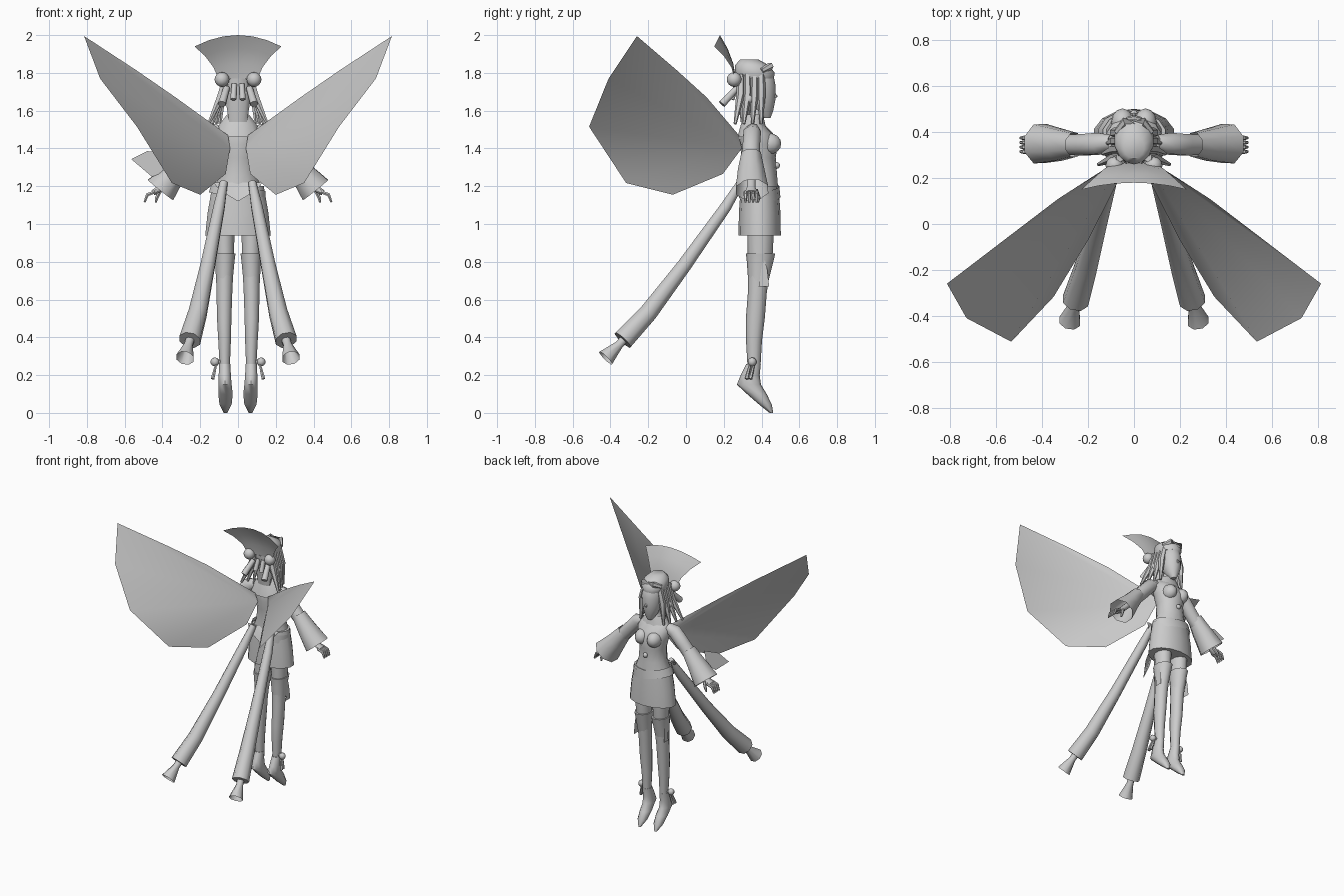
import bpy
import bmesh
import math
from mathutils import Vector

default_cube = bpy.data.objects.get("Cube")
if default_cube:
    bpy.data.objects.remove(default_cube, do_unlink=True)

SIDES = {"left": 1, "right": -1}

grey = bpy.data.materials.new("plain_grey")
grey.use_nodes = True
shade = (0.6, 0.6, 0.6, 1)
grey.diffuse_color = shade
grey.node_tree.nodes["Principled BSDF"].inputs["Base Color"].default_value = shade


def finish(name, bm, closed=True, sharp_angle=50):
    """Turn a bmesh into a smooth shaded, coloured object."""
    if closed:
        bmesh.ops.recalc_face_normals(bm, faces=bm.faces)
    mesh = bpy.data.meshes.new(name)
    bm.to_mesh(mesh)
    bm.free()
    mesh.materials.append(grey)
    part = bpy.data.objects.new(name, mesh)
    bpy.context.collection.objects.link(part)
    bpy.ops.object.select_all(action="DESELECT")
    part.select_set(True)
    bpy.context.view_layer.objects.active = part
    bpy.ops.object.shade_smooth_by_angle(angle=math.radians(sharp_angle))
    return part


def loft(name, sections, sides=10, level=False, caps=True, side=1):
    """Skin elliptical sections (x, y, z, width radius, depth radius)."""
    bm = bmesh.new()
    centres = [Vector((side * s[0], s[1], s[2])) for s in sections]
    last = len(sections) - 1
    rings = []
    for i, section in enumerate(sections):
        along = (centres[min(i + 1, last)] - centres[max(i - 1, 0)]).normalized()
        if level:
            along = Vector((0, 0, 1))
        across = Vector((1, 0, 0))
        across = (across - along * across.dot(along)).normalized()
        depth = along.cross(across)
        ring = []
        for k in range(sides):
            turn = math.tau * (k + 0.5) / sides
            offset = across * math.cos(turn) * section[3] + depth * math.sin(turn) * section[4]
            ring.append(bm.verts.new(centres[i] + offset))
        rings.append(ring)
    for lower, upper in zip(rings, rings[1:]):
        for k in range(sides):
            n = (k + 1) % sides
            bm.faces.new((lower[k], lower[n], upper[n], upper[k]))
    if caps:
        bm.faces.new(rings[0])
        bm.faces.new(rings[-1])
    return finish(name, bm)


def tube(name, points, radii, sides=6, side=1, caps=True):
    """Round tube through points."""
    sections = [(*p, r, r) for p, r in zip(points, radii)]
    return loft(name, sections, sides, caps=caps, side=side)


def ball(name, centre, scale, side=1, segments=12):
    bm = bmesh.new()
    bmesh.ops.create_uvsphere(bm, u_segments=segments, v_segments=segments * 2 // 3, radius=1)
    bmesh.ops.scale(bm, vec=scale, verts=bm.verts)
    bmesh.ops.translate(bm, vec=(side * centre[0], centre[1], centre[2]), verts=bm.verts)
    return finish(name, bm)


def sheet(name, outline, side=1):
    """Thin cloth fanned out from its first point."""
    bm = bmesh.new()
    verts = [bm.verts.new((side * x, y, z)) for x, y, z in outline]
    for a, b in zip(verts[1:], verts[2:]):
        bm.faces.new((verts[0], a, b))
    return finish(name, bm, closed=False, sharp_angle=80)


# Torso, neck and skirt
loft("torso", [
    (0, .39, 1.16, .14, .1), (0, .39, 1.26, .1, .092), (0, .385, 1.35, .095, .09),
    (0, .385, 1.42, .115, .1), (0, .375, 1.48, .125, .085), (0, .36, 1.52, .11, .06),
    (0, .36, 1.56, .045, .042), (0, .38, 1.63, .035, .035)], sides=14, level=True)
loft("skirt", [(0, .39, .94, .178, .112), (0, .39, 1.06, .165, .11), (0, .39, 1.2, .14, .1)],
     sides=14, level=True)
sash = loft("sash", [(0, 0, -.03, .156, .11), (0, 0, .03, .146, .104)], sides=14, level=True, caps=False)
sash.location = (0, .39, 1.17)
sash.rotation_euler.y = math.radians(10)
sheet("back_coat_point", [(-.13, .3, 1.22), (.13, .3, 1.22), (.1, .275, 1.18), (0, .26, 1.12), (-.1, .275, 1.18)])
loft("collar_cape", [(0, .355, 1.46, .13, .085), (0, .355, 1.53, .1, .066), (0, .36, 1.58, .06, .05)],
     sides=12, level=True, caps=False)
ball("coat_button", (0, .48, 1.31), (.018, .018, .018), segments=8)

# Head, cap and hair
loft("head", [
    (0, .425, 1.56, .018, .022), (0, .41, 1.6, .045, .052), (0, .4, 1.66, .066, .074),
    (0, .39, 1.73, .073, .085), (0, .375, 1.8, .065, .085), (0, .37, 1.84, .03, .04)],
    sides=14, level=True)
tube("nose", [(0, .455, 1.71), (0, .476, 1.675), (0, .46, 1.66)], [.004, .01, .006])
loft("cap", [
    (0, .365, 1.77, .078, .1), (0, .365, 1.8, .088, .105), (0, .35, 1.84, .08, .09),
    (0, .335, 1.87, .045, .05)], sides=14, level=True)
tube("cap_roll", [(-.075, .4, 1.81), (-.04, .445, 1.835), (.04, .445, 1.835), (.075, .4, 1.81)], [.015, .02, .02, .015])
loft("back_hair", [(0, .31, 1.54, .05, .02), (0, .315, 1.65, .068, .04), (0, .33, 1.77, .07, .07)],
     sides=10, level=True)

# Upright fan behind the head, flaring up and back
bm = bmesh.new()
rows = []
for half_width, y, z, arch in ((.1, .26, 1.76, .01), (.13, .24, 1.83, .02), (.175, .2, 1.89, .04), (.23, .15, 1.94, .06)):
    row = []
    for k in range(7):
        u = k / 3 - 1
        lift = arch * (1 - u * u)
        row.append(bm.verts.new((u * half_width, y + lift / 2, z + lift)))
    rows.append(row)
for lower, upper in zip(rows, rows[1:]):
    for k in range(6):
        bm.faces.new((lower[k], lower[k + 1], upper[k + 1], upper[k]))
finish("head_fan", bm, closed=False)

for label, side in SIDES.items():
    # Hair ornaments and locks
    ball(label + "_hair_orb", (.085, .255, 1.765), (.039, .039, .039), side)
    tube(label + "_hair_tassel", [(.06, .27, 1.72), (.085, .19, 1.635)], [.018, .022], side=side, sides=8)
    tube(label + "_inner_tassel", [(.02, .27, 1.74), (.025, .24, 1.66)], [.015, .017], side=side, sides=8)
    ball(label + "_ear_bead", (.095, .335, 1.66), (.02, .02, .024), side, segments=8)
    for k in range(4):
        y = .29 + .036 * k
        tube(label + "_hair_lock", [(.06, y, 1.79), (.084, y, 1.69), (.155 - .02 * k, y - .03 + .01 * k, 1.53)],
             [.02, .024, .008], side=side)

    # Bust
    ball(label + "_bust", (.05, .44, 1.425), (.05, .064, .056), side)

    # Arm with flared sleeve
    tube(label + "_upper_arm", [(.1, .355, 1.5), (.15, .35, 1.48), (.22, .345, 1.4), (.3, .345, 1.31)],
         [.035, .05, .05, .048], sides=8, side=side)
    loft(label + "_sleeve", [
        (.26, .345, 1.37, .05, .055), (.33, .345, 1.28, .066, .075), (.41, .35, 1.18, .092, .092)],
        sides=8, caps=False, side=side)
    loft(label + "_hand", [(.33, .345, 1.27, .022, .024), (.41, .345, 1.19, .02, .024),
                           (.45, .345, 1.165, .016, .036)], sides=8, side=side)
    for k in range(4):
        y = .315 + .02 * k
        tube(label + "_finger", [(.44, y, 1.17), (.48, y, 1.155), (.495, y, 1.115)],
             [.01, .01, .006], side=side)
    tube(label + "_thumb", [(.41, .37, 1.18), (.43, .385, 1.14), (.435, .38, 1.115)], [.011, .01, .006], side=side)

    # Leg, stocking cuff and pointed shoe
    loft(label + "_leg", [
        (.072, .395, 1, .056, .072), (.07, .393, .84, .052, .066), (.072, .378, .64, .044, .05),
        (.073, .367, .5, .04, .05), (.071, .36, .38, .035, .042), (.07, .36, .24, .028, .034)],
        level=True, side=side)
    loft(label + "_stocking_cuff", [(.072, .383, .7, .046, .054), (.07, .392, .8, .054, .07),
                                    (.07, .395, .845, .06, .078)], level=True, side=side)
    sheet(label + "_garter_ribbon", [(.12, .41, .84), (.122, .43, .76), (.124, .44, .67), (.124, .385, .67)], side)
    loft(label + "_shoe", [
        (.07, .358, .26, .031, .038), (.07, .34, .2, .034, .05), (.068, .333, .15, .036, .064),
        (.066, .375, .1, .04, .052), (.066, .42, .045, .034, .034), (.066, .452, 0, .01, .01)],
        level=True, side=side)
    ball(label + "_ankle_bead", (.122, .35, .27), (.024, .024, .024), side, segments=8)
    tube(label + "_ankle_strap", [(.07, .355, .27), (.115, .35, .275)], [.014, .012], side=side)
    for y in (.34, .36):
        tube(label + "_ankle_cord", [(.115, y, .26), (.135, y - .02, .18)], [.006, .011], side=side)

    # Large wing, fanned out from the root at the back
    sheet(label + "_wing", [
        (.042, .295, 1.4), (.053, .28, 1.47), (.33, .11, 1.67), (.54, -.05, 1.815), (.815, -.26, 1.995),
        (.73, -.41, 1.77), (.535, -.513, 1.515), (.35, -.317, 1.217), (.2, -.07, 1.155),
        (.065, .195, 1.265)], side)

    # Long trailing streamer with a bell tip
    tube(label + "_streamer", [(.075, .29, 1.22), (.1, .21, 1.09), (.16, -.01, .78), (.213, -.2, .53), (.255, -.335, .385)],
         [.022, .032, .041, .052, .06], sides=8, side=side)
    tube(label + "_streamer_tip", [(.25, -.32, .4), (.262, -.355, .36), (.28, -.425, .29)],
         [.025, .024, .05], sides=8, side=side, caps=False)

# Flat fan beside the right sleeve
sheet("right_hand_fan", [(-.38, .3, 1.28), (-.455, .3, 1.25), (-.565, .3, 1.343), (-.48, .3, 1.386), (-.36, .3, 1.37)])
